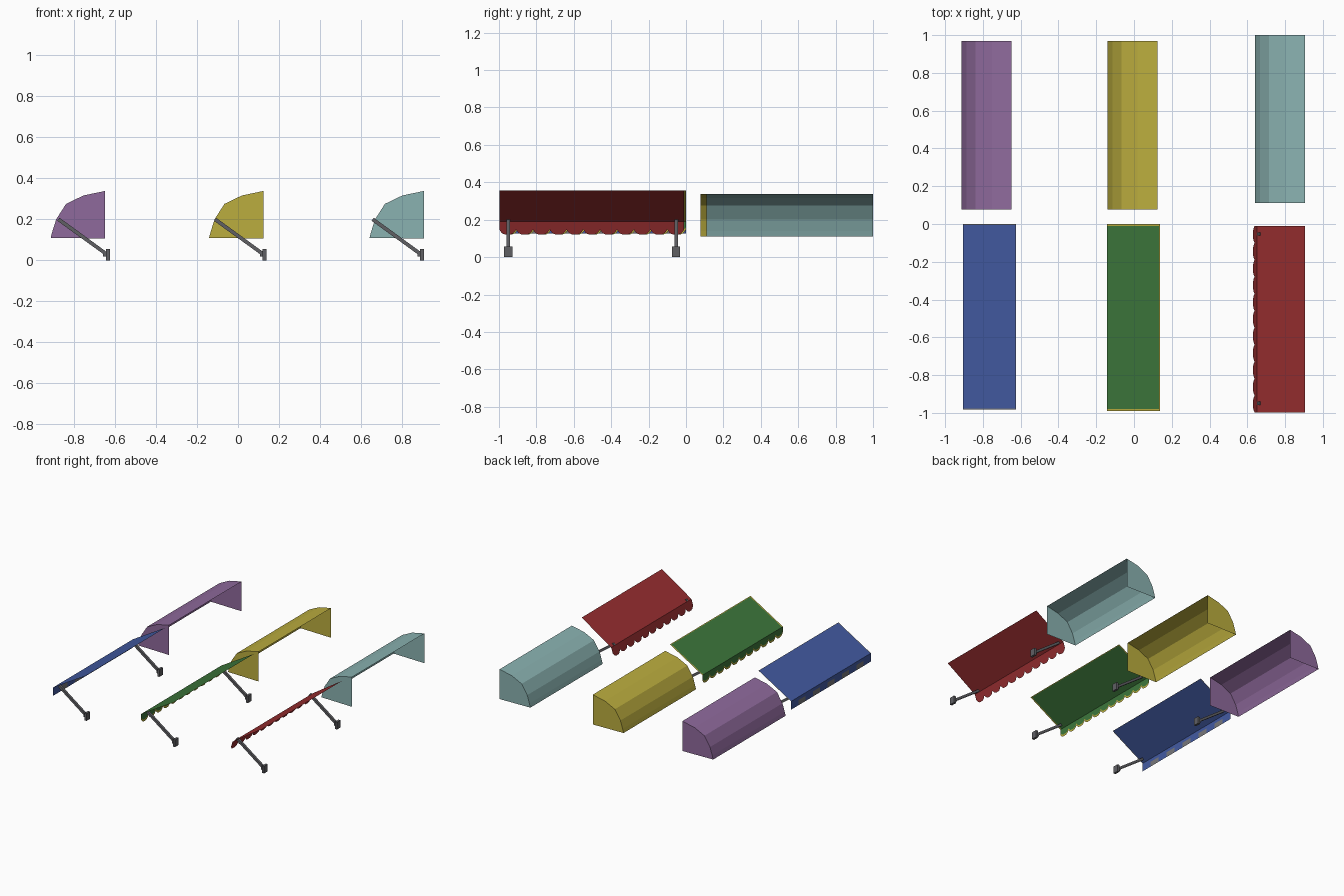
import bpy, math
from mathutils import Vector

if "Cube" in bpy.data.objects:
    bpy.data.objects.remove(bpy.data.objects["Cube"])


def mat(name, hexcode):
    m = bpy.data.materials.new(name)
    lin = [((int(hexcode[i:i + 2], 16) / 255 + 0.055) / 1.055) ** 2.4 for i in (0, 2, 4)]
    m.diffuse_color = (*lin, 1)
    m.use_nodes = True
    m.node_tree.nodes["Principled BSDF"].inputs["Base Color"].default_value = m.diffuse_color
    return m


PURPLE = mat("purple", "8F6A9C")
YELLOW = mat("yellow", "BBAD3E")
TEAL = mat("teal", "8AB2B1")
BLUE = mat("blue", "435BA3")
GREEN = mat("green", "3D773B")
RED = mat("red", "982E30")
METAL = mat("metal_grey", "606064")
TRIM = mat("trim_grey", "77777B")


def mesh(name, verts, faces, mats, idx=None):
    me = bpy.data.meshes.new(name)
    me.from_pydata(verts, [], faces)
    for m in mats:
        me.materials.append(m)
    if idx:
        for p, i in zip(me.polygons, idx):
            p.material_index = i
    ob = bpy.data.objects.new(name, me)
    bpy.context.collection.objects.link(ob)
    return ob


def box(name, centre, size, m, tilt=0):
    bpy.ops.mesh.primitive_cube_add(size=1, location=centre, rotation=(0, tilt, 0))
    ob = bpy.context.object
    ob.name = name
    ob.scale = size
    ob.data.materials.append(m)


# Rounded hoods: faceted shell with closed ends, open at the wall and below
ARC = [(0, 0.338), (-0.105, 0.316), (-0.19, 0.275), (-0.238, 0.2),
       (-0.257, 0.14), (-0.265, 0.11)]


def hood(name, wall_x, y0, y1, m):
    prof = ARC + [(0, 0.106)]
    n = len(prof)
    verts = [(wall_x + x, y, z) for y in (y0, y1) for x, z in prof]
    faces = [(i, i + 1, n + i + 1, n + i) for i in range(n - 2)]
    faces += [tuple(reversed(range(n))), tuple(range(n, 2 * n))]
    mesh(name, verts, faces, [m])


hood("purple_hood", -0.648, 0.078, 0.97, PURPLE)
hood("yellow_hood", 0.124, 0.078, 0.97, YELLOW)
hood("teal_hood", 0.906, 0.11, 1.0, TEAL)


# Sloped canopies: sheet with optional coloured end edging
def canopy(name, x0, x1, y0, y1, mats, edge):
    ys = [y0, y0 + edge, y1 - edge, y1] if edge else [y0, y1]
    xs = [x0, x1 - edge / 2, x1] if edge else [x0, x1]
    nx = len(xs)
    verts = [(x, y, 0.19 + 0.165 * (x - x0) / (x1 - x0)) for y in ys for x in xs]
    faces, idx = [], []
    for j in range(len(ys) - 1):
        for i in range(nx - 1):
            a = j * nx + i
            faces.append((a, a + 1, a + nx + 1, a + nx))
            idx.append(1 if edge and (j != 1 or i == 1) else 0)
    mesh(name, verts, faces, mats, idx)


# Hanging front valance whose lower edge follows a function of the tab position
def valance(name, x_top, x_low, y0, y1, mats, low, band, colour, tabs=11, steps=8):
    verts, faces, idx = [], [], []

    def pt(y, z):
        return (x_top + (x_low - x_top) * (0.19 - z) / 0.07, y, z)

    for t in range(tabs):
        for s in range(steps):
            b = len(verts)
            for u in (s / steps, (s + 1) / steps):
                y = y0 + (y1 - y0) * (t + u) / tabs
                verts += [pt(y, 0.19), pt(y, low(u) + band), pt(y, low(u))]
            faces += [(b, b + 3, b + 4, b + 1), (b + 1, b + 4, b + 5, b + 2)]
            idx += [0, colour(t)]
    mesh(name, verts, faces, mats, idx)


def scallop(u):
    return 0.12 + 0.027 * abs(2 * u - 1) ** 3


canopy("blue_canopy", -0.905, -0.625, -0.983, 0.0, [BLUE, TRIM], 0.005)
valance("blue_valance", -0.905, -0.905, -0.983, 0.0, [BLUE, TRIM],
        lambda u: 0.125, 0.04, lambda t: t % 2, steps=1)
canopy("green_canopy", -0.142, 0.138, -0.99, 0.0, [GREEN, YELLOW], 0.01)
valance("green_valance", -0.142, -0.142, -0.99, 0.0, [GREEN, YELLOW],
        scallop, 0.015, lambda t: 1)
canopy("red_canopy", 0.652, 0.906, -0.998, -0.01, [RED], 0)
valance("red_valance", 0.652, 0.63, -0.998, -0.01, [RED], scallop, 0.01, lambda t: 0)

# Support arms and wall brackets under each sloped canopy
for label, wx in (("blue", -0.625), ("green", 0.138), ("red", 0.906)):
    for side, y in (("near", -0.95), ("far", -0.053)):
        a, b = Vector((wx - 0.25, y, 0.2)), Vector((wx - 0.01, y, 0.026))
        d = b - a
        box(f"{label}_{side}_arm", (a + b) / 2, (d.length, 0.018, 0.018), METAL,
            math.atan2(-d.z, d.x))
        box(f"{label}_{side}_bracket", (wx - 0.009, y, 0.028), (0.018, 0.044, 0.056), METAL)
        box(f"{label}_{side}_clevis", (wx - 0.024, y, 0.03), (0.016, 0.028, 0.022), METAL)
